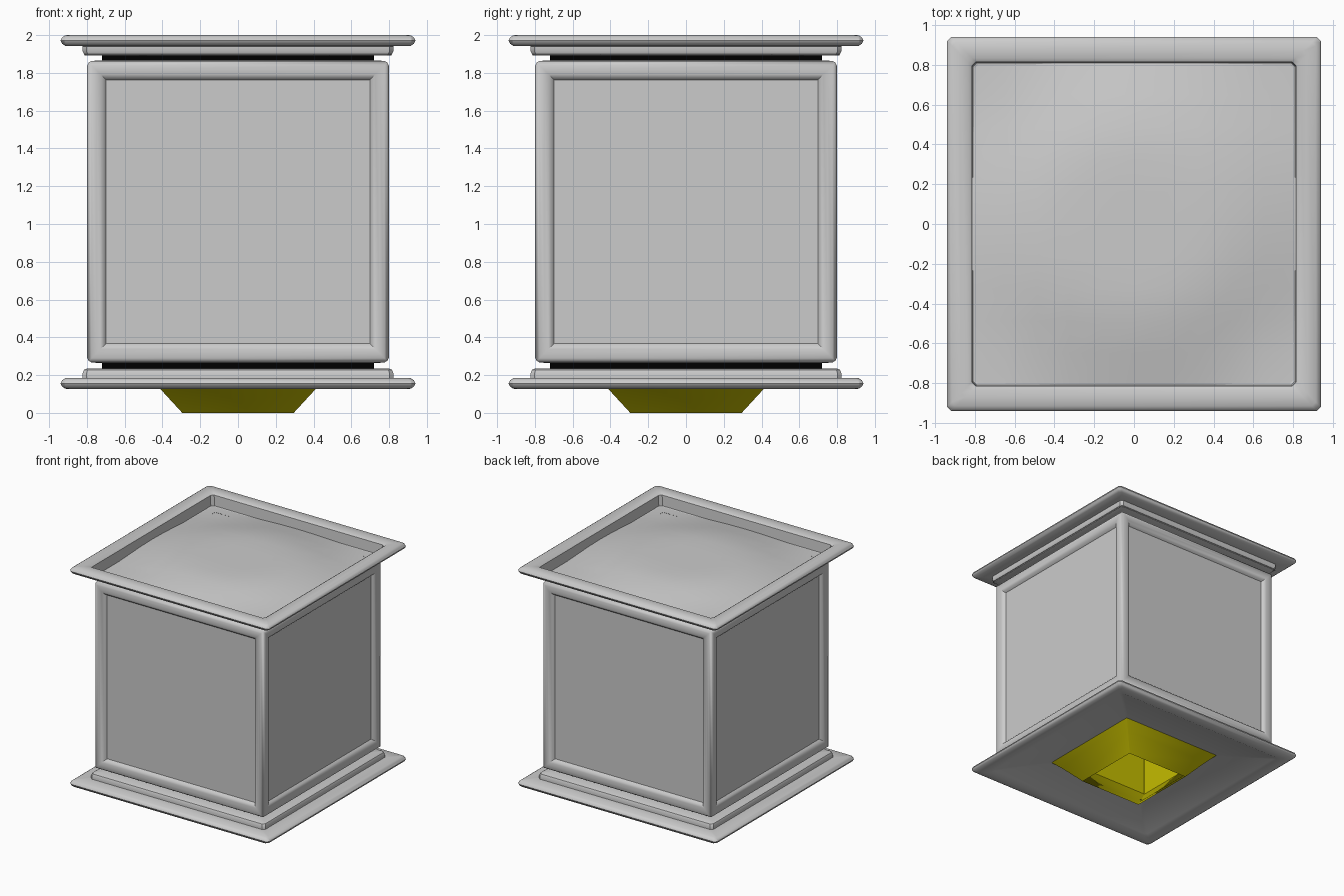
import bpy, bmesh, math
from mathutils import Matrix

if "Cube" in bpy.data.objects:
    bpy.data.objects.remove(bpy.data.objects["Cube"])

MID = 1.0635  # mirror height between the lower and upper trays


def material(name, rgba):
    m = bpy.data.materials.new(name)
    m.diffuse_color = rgba
    m.use_nodes = True
    m.node_tree.nodes["Principled BSDF"].inputs["Base Color"].default_value = m.diffuse_color
    return m


def finish(bm, name, mat=None, angle=35, recalc=True):
    if recalc:
        bmesh.ops.recalc_face_normals(bm, faces=bm.faces[:])
    me = bpy.data.meshes.new(name)
    bm.to_mesh(me)
    bm.free()
    ob = bpy.data.objects.new(name, me)
    bpy.context.collection.objects.link(ob)
    if mat:
        me.materials.append(mat)
    bpy.ops.object.select_all(action='DESELECT')
    ob.select_set(True)
    bpy.context.view_layer.objects.active = ob
    bpy.ops.object.shade_smooth_by_angle(angle=math.radians(angle))
    return ob


def add_loft(bm, profile, chamfer=0.0, cap=False, matrix=Matrix()):
    """Skin a (half width, height) profile around a square, corners clipped by chamfer."""
    rings = []
    for h, z in profile:
        c = h - chamfer
        if chamfer:
            pts = [(h, -c), (h, c), (c, h), (-c, h), (-h, c), (-h, -c), (-c, -h), (c, -h)]
        else:
            pts = [(h, -h), (h, h), (-h, h), (-h, -h)]
        rings.append([bm.verts.new(matrix @ Matrix.Translation((x, y, z)).translation) for x, y in pts])
    n = len(rings[0])
    for a, b in zip(rings, rings[1:]):
        for i in range(n):
            j = (i + 1) % n
            bm.faces.new((a[i], a[j], b[j], b[i]))
    if cap:
        bm.faces.new(rings[-1])


def square_loft(name, profile, mat=None, chamfer=0.02, cap=False, angle=35):
    bm = bmesh.new()
    add_loft(bm, profile, chamfer, cap)
    return finish(bm, name, mat, angle)


black = material("black", (0.0, 0.0, 0.0, 1))
yellow = material("yellow", (0.55, 0.5, 0.0, 1))

# Planter body: half-round frame bars around four recessed panels
bar = [(0.79, 0.79), (0.775, 0.798), (0.75, 0.80), (0.728, 0.796), (0.71, 0.785), (0.698, 0.768)]
centre = Matrix.Translation((0, 0, 1.065))
bm = bmesh.new()
for k in range(4):
    turn = Matrix.Rotation(k * math.pi / 2, 4, 'Z') @ Matrix.Rotation(math.pi / 2, 4, 'X')
    add_loft(bm, bar, cap=True, matrix=centre @ turn)
# open top and bottom edges of the body
for a in (0, math.pi):
    add_loft(bm, bar[:3] + [(0.70, 0.80)], matrix=centre @ Matrix.Rotation(a, 4, 'X'))
bmesh.ops.remove_doubles(bm, verts=bm.verts[:], dist=0.0005)
finish(bm, "body", angle=42)

# Black shadow gaps between body and trays
for name, z in (("lower_gap", 0.25), ("upper_gap", 2 * MID - 0.25)):
    square_loft(name, [(0.72, z - 0.018), (0.72, z + 0.018)], black, 0.002)

# Stepped trays with a rounded rim, the upper one mirrored
outline = [(0.70, 0.235), (0.80, 0.235), (0.815, 0.228), (0.823, 0.21), (0.823, 0.186),
           (0.915, 0.184), (0.932, 0.172), (0.94, 0.156), (0.932, 0.14), (0.915, 0.128),
           (0.87, 0.126), (0.835, 0.128)]
square_loft("lower_tray", outline + [(0.81, 0.14), (0.474, 0.187)])
square_loft("upper_tray", [(h, 2 * MID - z) for h, z in outline] + [(0.815, 1.985), (0.81, 1.892)])

# Yellow tapered pot: its foot shows below and is open underneath
square_loft("pot_foot", [(0.295, 0.0), (0.41, 0.125), (0.475, 0.188), (0.69, 0.42), (0.69, 0.75)],
            yellow, 0.003, cap=True)

# Rounded mound of fill inside the upper tray, low in the corners
bm = bmesh.new()
bmesh.ops.create_grid(bm, x_segments=10, y_segments=10, size=0.812)
for v in bm.verts:
    t = min(max((math.hypot(v.co.x, v.co.y * 1.05) - 0.4) / 0.6, 0), 1)
    v.co.z = 1.985 - 0.092 * t * t * (3 - 2 * t)
finish(bm, "fill", None, 60, recalc=False)
